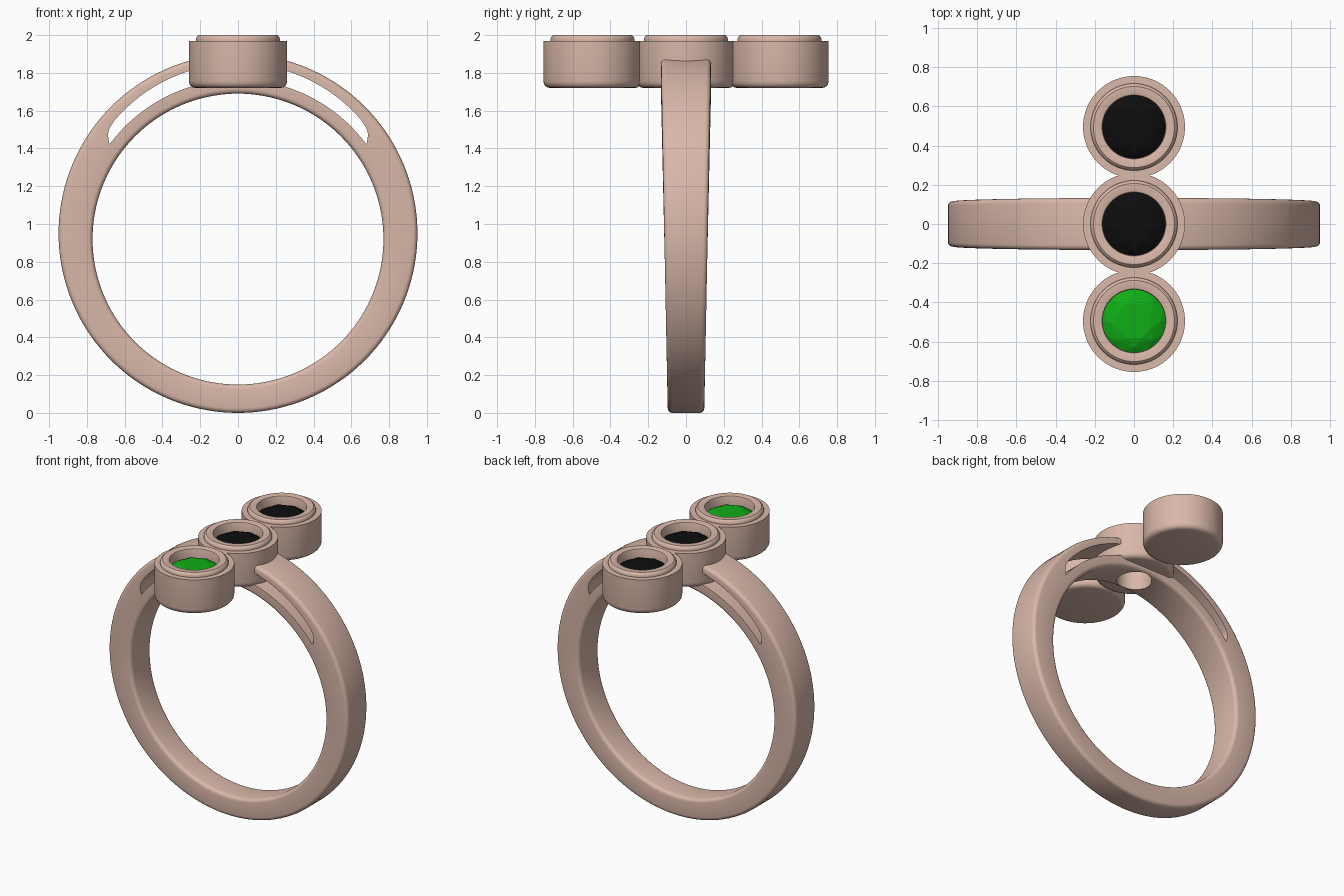
import bpy, bmesh
from math import sin, cos, pi, sqrt, radians, atan2

if "Cube" in bpy.data.objects:
    bpy.data.objects.remove(bpy.data.objects["Cube"])


def material(name, rgb):
    m = bpy.data.materials.new(name)
    m.diffuse_color = (*rgb, 1)
    m.use_nodes = True
    m.node_tree.nodes["Principled BSDF"].inputs["Base Color"].default_value = m.diffuse_color
    return m


METAL = material("rose_metal", (0.70, 0.48, 0.40))
GREEN = material("green_gem", (0.005, 0.42, 0.008))
BLACK = material("black_gem", (0.004, 0.004, 0.004))


def finish(name, bm, mat=None):
    bmesh.ops.recalc_face_normals(bm, faces=bm.faces)
    me = bpy.data.meshes.new(name)
    bm.to_mesh(me)
    bm.free()
    ob = bpy.data.objects.new(name, me)
    bpy.context.collection.objects.link(ob)
    if mat:
        me.materials.append(mat)
    return ob


def activate(ob):
    bpy.ops.object.select_all(action='DESELECT')
    ob.select_set(True)
    bpy.context.view_layer.objects.active = ob


def cut(ob, cutter):
    mod = ob.modifiers.new("cut", 'BOOLEAN')
    mod.operation, mod.solver, mod.object = 'DIFFERENCE', 'EXACT', cutter
    activate(ob)
    bpy.ops.object.modifier_apply(modifier=mod.name)


def smooth(ob, angle=35):
    activate(ob)
    bpy.ops.object.shade_smooth_by_angle(angle=radians(angle))


def make_shank(n=144):
    # rounded rectangular section swept between two offset circles, wider at the top
    bm = bmesh.new()
    rings = []
    for i in range(n):
        a = 2 * pi * i / n
        outer = (0.95 * cos(a), 0.95 + 0.95 * sin(a))
        inner = (0.77 * cos(a), 0.92 + 0.77 * sin(a))
        dx, dz = outer[0] - inner[0], outer[1] - inner[1]
        t = sqrt(dx * dx + dz * dz)
        w = 0.097 + 0.036 * outer[1] / 1.9
        r = 0.025
        ring = []
        for cy, cd, start in ((w - r, t - r, 0), (r - w, t - r, 90), (r - w, r, 180), (w - r, r, 270)):
            for k in range(5):
                b = radians(start + 22.5 * k)
                d = (cd + r * sin(b)) / t
                ring.append(bm.verts.new((inner[0] + dx * d, cy + r * cos(b), inner[1] + dz * d)))
        rings.append(ring)
    for i in range(n):
        p, q = rings[i], rings[(i + 1) % n]
        for j in range(len(p)):
            k = (j + 1) % len(p)
            bm.faces.new((p[j], q[j], q[k], p[k]))
    return finish("shank", bm, METAL)


def make_slot_cutter():
    # crescent opening across the shoulders
    def arc(c, r, x0, n=32):
        a0 = atan2(sqrt(r * r - x0 * x0), x0)
        return [(r * cos(a0 + (pi - 2 * a0) * i / n), c + r * sin(a0 + (pi - 2 * a0) * i / n))
                for i in range(n + 1)]
    upper = arc(0.99, 0.86, 0.65)
    lower = arc(0.92, 0.845, 0.68)
    end = [(0.686, 1.45), (0.688, 1.475), (0.683, 1.50), (0.67, 1.524)]
    pts = end + upper + [(-x, z) for x, z in reversed(end)] + lower[::-1]
    bm = bmesh.new()
    face = bm.faces.new([bm.verts.new((x, -0.3, z)) for x, z in pts])
    ext = bmesh.ops.extrude_face_region(bm, geom=[face])
    bmesh.ops.translate(bm, vec=(0, 0.6, 0),
                        verts=[v for v in ext["geom"] if isinstance(v, bmesh.types.BMVert)])
    return finish("slot_cutter", bm)


def make_cup(name, y, n=72):
    # lathed bezel cup with stepped, softened rim and a conical gem seat
    prof = [(0.225, 1.72), (0.239, 1.723), (0.25, 1.731), (0.257, 1.742), (0.26, 1.757),
            (0.26, 1.97), (0.222, 1.97), (0.222, 1.98), (0.218, 1.991), (0.207, 2.0),
            (0.17, 2.0), (0.163, 1.997), (0.16, 1.99), (0.16, 1.92)]
    bm = bmesh.new()
    rings = [[bm.verts.new((r * cos(2 * pi * i / n), y + r * sin(2 * pi * i / n), z))
              for i in range(n)] for r, z in prof]
    for p, q in zip(rings, rings[1:]):
        for i in range(n):
            k = (i + 1) % n
            bm.faces.new((p[i], p[k], q[k], q[i]))
    bm.faces.new(rings[0])
    tip = bm.verts.new((0, y, 1.79))
    for i in range(n):
        bm.faces.new((rings[-1][i], rings[-1][(i + 1) % n], tip))
    return finish(name, bm, METAL)


def make_gem(name, y, mat):
    # faceted round cut: table, crown, girdle and pavilion
    bm = bmesh.new()
    for r, z, n, off in ((0.095, 1.963, 8, 0.5), (0.135, 1.95, 8, 0), (0.168, 1.927, 16, 0),
                         (0.168, 1.92, 16, 0), (0.02, 1.80, 8, 0)):
        for i in range(n):
            a = 2 * pi * (i + off) / n
            bm.verts.new((r * cos(a), y + r * sin(a), z))
    bmesh.ops.convex_hull(bm, input=bm.verts)
    return finish(name, bm, mat)


# cutters
slot = make_slot_cutter()
bm = bmesh.new()
bmesh.ops.create_cone(bm, cap_ends=True, segments=48, radius1=0.115, radius2=0.115, depth=0.33)
bmesh.ops.translate(bm, verts=bm.verts, vec=(0, 0, 1.665))
hole = finish("hole_cutter", bm)

# shank with shoulder slots and the hole under the middle setting
shank = make_shank()
cut(shank, slot)
cut(shank, hole)
smooth(shank)

# three settings in a row across the finger
for label, y, mat in (("front", -0.495, GREEN), ("middle", 0, BLACK), ("back", 0.495, BLACK)):
    cup = make_cup(label + "_cup", y)
    if label == "middle":
        cut(cup, hole)
    smooth(cup)
    make_gem(label + "_gem", y, mat)

for c in (slot, hole):
    bpy.data.objects.remove(c, do_unlink=True)
